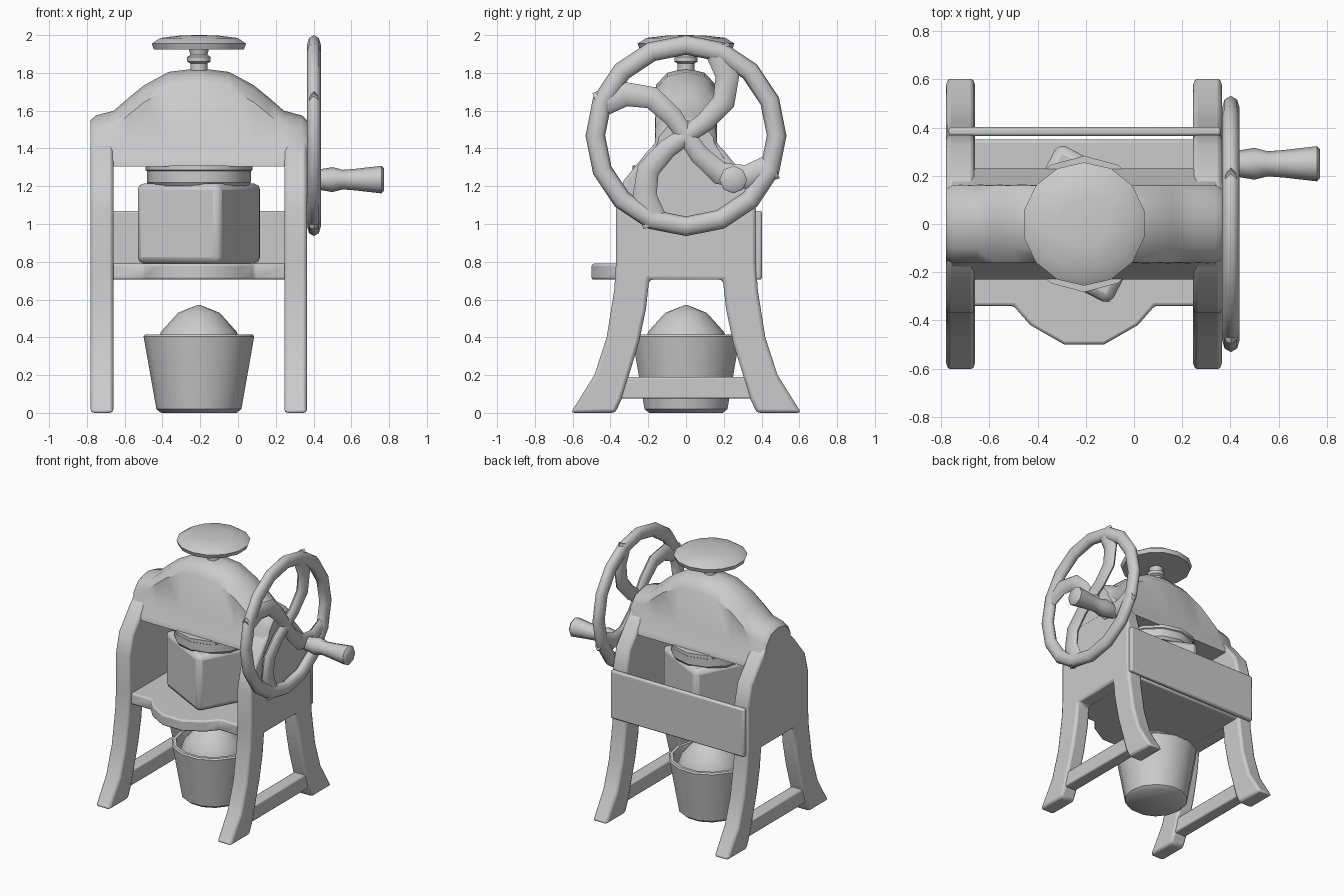
import bpy, bmesh, math
from mathutils import Matrix, Vector

if "Cube" in bpy.data.objects:
    bpy.data.objects.remove(bpy.data.objects["Cube"])

CX = -0.207   # centre line between the two side frames

grey = bpy.data.materials.new("cast_grey")
grey.diffuse_color = (0.6, 0.6, 0.6, 1)
grey.use_nodes = True
grey.node_tree.nodes["Principled BSDF"].inputs["Base Color"].default_value = grey.diffuse_color


def finish(name, bm, bevel=0, angle=50, segments=2):
    bmesh.ops.recalc_face_normals(bm, faces=bm.faces)
    me = bpy.data.meshes.new(name)
    bm.to_mesh(me)
    bm.free()
    me.materials.append(grey)
    ob = bpy.data.objects.new(name, me)
    bpy.context.collection.objects.link(ob)
    if bevel:
        m = ob.modifiers.new("bevel", 'BEVEL')
        m.width, m.segments, m.limit_method = bevel, segments, 'ANGLE'
        m.angle_limit = math.radians(40)
    bpy.ops.object.select_all(action='DESELECT')
    ob.select_set(True)
    bpy.context.view_layer.objects.active = ob
    bpy.ops.object.shade_smooth_by_angle(angle=math.radians(angle))
    return ob


def loft(name, rings, **kw):
    """Skin closed rings of equal length and cap both ends."""
    bm = bmesh.new()
    vs = [[bm.verts.new(p) for p in r] for r in rings]
    n = len(vs[0])
    for a, b in zip(vs, vs[1:]):
        for i in range(n):
            j = (i + 1) % n
            bm.faces.new((a[i], a[j], b[j], b[i]))
    bm.faces.new(vs[0])
    bm.faces.new(vs[-1])
    return finish(name, bm, **kw)


def lathe(name, profile, sides, x=CX, turn=0, **kw):
    """Turn (radius, z) points around a vertical axis."""
    rings = []
    for r, z in profile:
        rings.append([(x + r * math.cos(turn + math.tau * i / sides),
                       r * math.sin(turn + math.tau * i / sides), z) for i in range(sides)])
    return loft(name, rings, **kw)


def box(name, lo, hi, turn=0, **kw):
    bm = bmesh.new()
    bmesh.ops.create_cube(bm, size=1)
    lo, hi = Vector(lo), Vector(hi)
    mat = Matrix.Translation((lo + hi) / 2) @ Matrix.Rotation(turn, 4, 'Z') \
        @ Matrix.Diagonal((*(hi - lo), 1))
    bm.transform(mat)
    return finish(name, bm, **kw)


# side frames: arched panel with splayed legs and a cross bar
half = [(0.15, 1.44), (0.2, 1.39), (0.33, 1.23), (0.37, 1.08), (0.37, 0.8),
        (0.38, 0.65), (0.42, 0.4), (0.485, 0.2), (0.61, 0), (0.365, 0),
        (0.40, 0.075), (0.305, 0.19), (0.25, 0.37), (0.212, 0.55), (0.195, 0.705)]
half[9:11] = [(0.375, 0), (0.34, 0.075)]
outline = half + [(-y, z) for y, z in reversed(half)]
for side, x0, x1 in (("left", -0.78, -0.66), ("right", 0.245, 0.365)):
    loft(side + "_frame", [[(x, y, z) for y, z in outline] for x in (x0, x1)],
         bevel=0.018)
    box(side + "_cross_bar", (x0 + 0.012, -0.38, 0.075), (x1 - 0.012, 0.38, 0.19),
        bevel=0.01)

# domed top beam
crest = [(-0.573, 1.55), (-0.545, 1.575), (-0.45, 1.6), (-0.37, 1.67), (-0.29, 1.735),
         (-0.16, 1.805), (0, 1.825)]
crest += [(-x, h) for x, h in reversed(crest[:-1])]
rings = []
for i, (x, h) in enumerate(crest):
    s = 0.9 if i in (0, len(crest) - 1) else 1
    side = [(0.23, 1.305), (0.225, 1.345), (0.165, 1.43), (0.16, h - 0.09), (0.1, h - 0.025)]
    ring = [(y * s, z) for y, z in side] + [(0, h)]
    ring += [(-y * s, z) for y, z in reversed(side)]
    rings.append([(CX + x, y, z) for y, z in ring])
loft("domed_beam", rings, angle=45)

# shelf with a rounded front lip
shelf = [(-0.68, 0.35), (-0.68, -0.34), (-0.5, -0.34), (-0.43, -0.42), (-0.29, -0.5),
         (-0.124, -0.5), (0.016, -0.42), (0.086, -0.34), (0.266, -0.34), (0.266, 0.35)]
loft("shelf", [[(x, y, z) for x, y in shelf] for z in (0.705, 0.79)], bevel=0.012)

# rear guard plate
box("rear_plate", (-0.77, 0.365, 0.705), (0.36, 0.402, 1.07), bevel=0.012)

# ice block, pressing cap
box("ice_block", (CX - 0.25, -0.25, 0.79), (CX + 0.25, 0.25, 1.215),
    turn=math.radians(-27.6), bevel=0.035)
lathe("pressing_cap", [(0.26, 1.2), (0.275, 1.22), (0.275, 1.28), (0.283, 1.285), (0.283, 1.31)],
      12, angle=35)

# top knob and its collared stem
lathe("knob_stem", [(0.045, 1.78), (0.045, 1.85), (0.062, 1.86), (0.062, 1.885),
                    (0.045, 1.895), (0.055, 1.935)], 12)
lathe("top_knob", [(0.05, 1.925), (0.245, 1.925), (0.256, 1.955), (0.21, 1.985),
                   (0.1, 1.998), (0.01, 2.0)], 14, turn=math.pi / 14)

# bucket and heap of shaved ice
lathe("bucket", [(0.2, 0.0), (0.225, 0.02), (0.293, 0.405), (0.285, 0.415), (0.262, 0.415),
                 (0.235, 0.26), (0.01, 0.26)], 14, angle=40)
lathe("ice_heap", [(0.235, 0.27), (0.225, 0.36), (0.2, 0.43), (0.11, 0.53), (0.005, 0.572)],
      12, angle=60)


# wheel: rim, curved spokes, axle
WX, WZ = 0.402, 1.468
bm = bmesh.new()
N, M = 16, 8
vs = []
for i in range(N):
    a = math.tau * i / N
    ring = []
    for j in range(M):
        b = math.tau * j / M
        r = 0.48 + 0.052 * math.cos(b)
        ring.append(bm.verts.new((WX + 0.037 * math.sin(b), r * math.cos(a), WZ + r * math.sin(a))))
    vs.append(ring)
for i in range(N):
    for j in range(M):
        a, b, k = vs[i], vs[(i + 1) % N], (j + 1) % M
        bm.faces.new((a[j], a[k], b[k], b[j]))
finish("wheel_rim", bm, angle=60)

path = [Vector(p) for p in ((0.02, -0.03), (-0.07, 0.1), (-0.18, 0.2), (-0.32, 0.22), (-0.47, 0.16))]
widths = [0.045, 0.052, 0.06, 0.065, 0.07]
for k in range(4):
    turn = Matrix.Rotation(k * math.pi / 2, 2)
    rings = []
    for i, p in enumerate(path):
        t = (path[min(i + 1, 4)] - path[max(i - 1, 0)]).normalized()
        nrm = Vector((-t.y, t.x))
        ring = []
        for j in range(8):
            b = math.tau * j / 8
            q = turn @ (p + nrm * widths[i] * math.cos(b))
            ring.append((WX + 0.03 * math.sin(b), q.x, WZ + q.y))
        rings.append(ring)
    loft("wheel_spoke", rings, angle=60)


def along_x(name, profile, y, z, sides):
    loft(name, [[(x, y + r * math.cos(math.tau * i / sides), z + r * math.sin(math.tau * i / sides))
                 for i in range(sides)] for x, r in profile], angle=50)


along_x("wheel_axle", [(0.3, 0.05), (0.41, 0.05)], 0, WZ, 10)

# crank handle
along_x("crank_handle", [(0.39, 0.05), (0.44, 0.056), (0.5, 0.066), (0.555, 0.052),
                         (0.62, 0.057), (0.76, 0.073), (0.772, 0.06)], 0.25, 1.235, 8)
